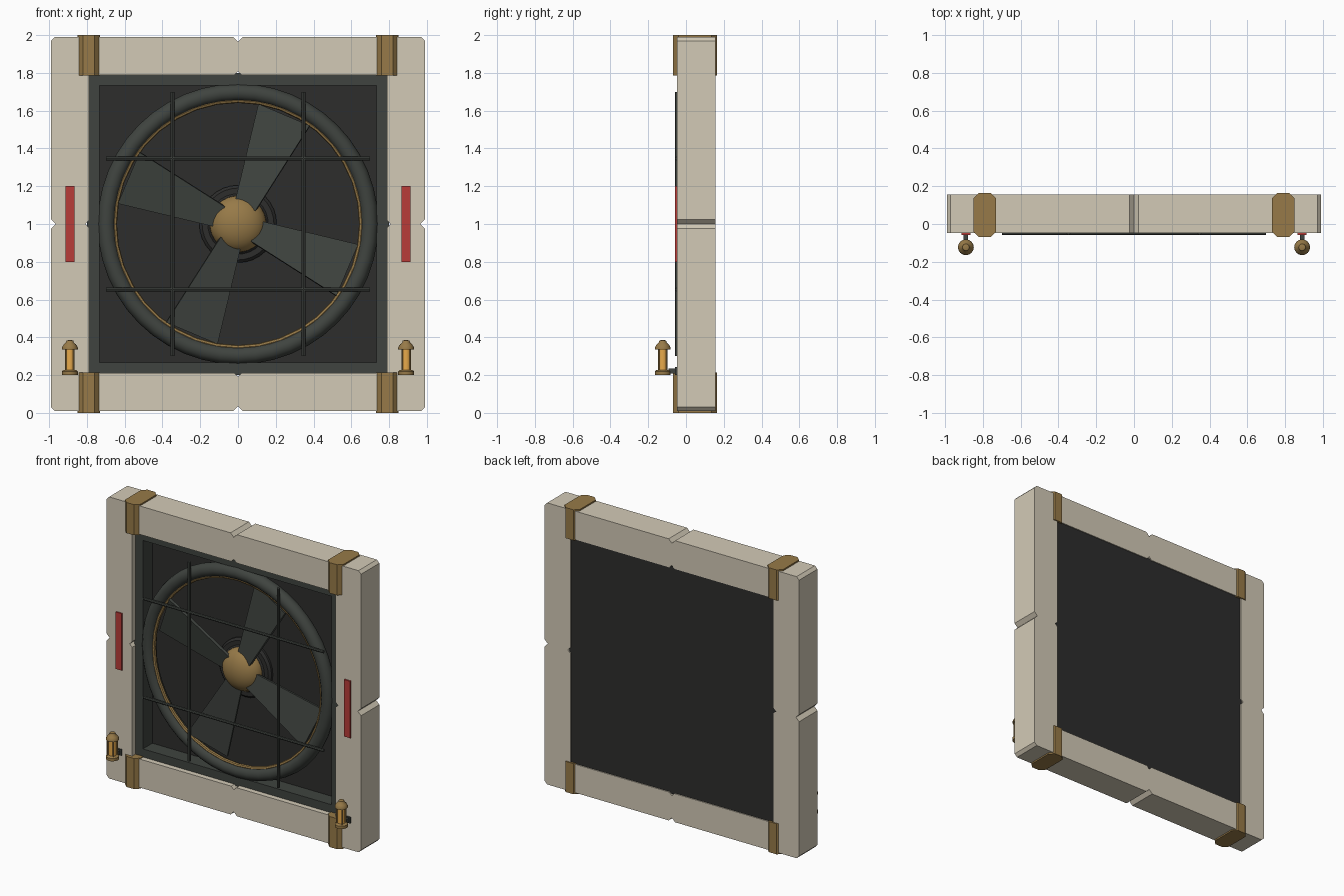
import bpy, bmesh
from math import sin, cos, pi, radians
from mathutils import Matrix, Vector

if "Cube" in bpy.data.objects:
    bpy.data.objects.remove(bpy.data.objects["Cube"])


def mat(name, c):
    m = bpy.data.materials.new(name)
    m.diffuse_color = (*c, 1)
    m.use_nodes = True
    m.node_tree.nodes["Principled BSDF"].inputs["Base Color"].default_value = m.diffuse_color
    return m


BEIGE = mat("pale_stone", (.65, .59, .47))
BRASS = mat("brass", (.31, .195, .065))
BLACK = mat("dark_metal", (.026, .026, .025))
IRON = mat("iron", (.05, .057, .05))
RED = mat("red", (.48, .045, .04))
GLOW = mat("amber_glass", (.8, .4, .07))


def finish(name, bm, m, loc=(0, 0, 0), mirror="", smooth=False):
    bmesh.ops.recalc_face_normals(bm, faces=bm.faces)
    # faces lying on a mirror plane are dropped so the halves weld together
    for i, ax in enumerate("XYZ"):
        if ax in mirror:
            dead = [f for f in bm.faces if all(abs(v.co[i]) < 1e-5 for v in f.verts)]
            bmesh.ops.delete(bm, geom=dead, context='FACES')
    me = bpy.data.meshes.new(name)
    bm.to_mesh(me)
    bm.free()
    me.materials.append(m)
    ob = bpy.data.objects.new(name, me)
    bpy.context.collection.objects.link(ob)
    ob.location = loc
    if mirror:
        mod = ob.modifiers.new("mirror", 'MIRROR')
        mod.use_axis = [a in mirror for a in "XYZ"]
    if smooth:
        bpy.ops.object.select_all(action='DESELECT')
        ob.select_set(True)
        bpy.context.view_layer.objects.active = ob
        bpy.ops.object.shade_smooth_by_angle(angle=radians(40))
    return ob


def extrude(bm, pts, vec):
    f = bm.faces.new([bm.verts.new(p) for p in pts])
    r = bmesh.ops.extrude_face_region(bm, geom=[f])
    vs = [v for v in r['geom'] if isinstance(v, bmesh.types.BMVert)]
    bmesh.ops.translate(bm, verts=vs, vec=vec)


def plate(name, pts, y0, y1, m, **kw):
    """Front-view (x, z) outline extruded in depth."""
    bm = bmesh.new()
    extrude(bm, [(x, y0, z) for x, z in pts], (0, y1 - y0, 0))
    return finish(name, bm, m, **kw)


def box_bm(bm, lo, hi):
    x0, y0, z0 = lo
    x1, y1, z1 = hi
    extrude(bm, [(x0, y0, z0), (x1, y0, z0), (x1, y1, z0), (x0, y1, z0)], (0, 0, z1 - z0))


def lathe(name, prof, n, m, axis='Z', **kw):
    """Spin (radius, height) points around the axis; Y points to the back."""
    bm = bmesh.new()
    vs = [bm.verts.new((r, 0, h)) for r, h in prof]
    es = [bm.edges.new(p) for p in zip(vs, vs[1:])]
    bmesh.ops.spin(bm, geom=vs + es, cent=(0, 0, 0), axis=(0, 0, 1), angle=2 * pi, steps=n)
    bmesh.ops.remove_doubles(bm, verts=bm.verts, dist=1e-5)
    if axis == 'Y':
        bmesh.ops.rotate(bm, verts=bm.verts, matrix=Matrix.Rotation(-pi / 2, 3, 'X'))
    return finish(name, bm, m, **kw)


def ring(name, R, r, n, k, m, loc):
    prof = [(R + r * cos(2 * pi * i / k), r * sin(2 * pi * i / k)) for i in range(k + 1)]
    return lathe(name, prof, n, m, 'Y', loc=loc, smooth=True)


C = (0, 0, 1)  # fan centre

# outer frame: one L-shaped quarter with notched ends, mirrored twice
plate("outer_frame", [(0, .965), (.025, .99), (.97, .99), (.99, .97), (.99, .025), (.965, 0),
                      (.81, 0), (.79, .02), (.79, .79), (.02, .79), (0, .81)],
      -.047, .157, BEIGE, loc=C, mirror="XZ")

# inner housing and back panel
plate("inner_frame", [(0, .8), (.8, .8), (.8, 0), (.733, 0), (.733, .733), (0, .733)],
      -.01, .12, IRON, loc=C, mirror="XZ")
plate("back_panel", [(-.8, -.8), (.8, -.8), (.8, .8), (-.8, .8)], .095, .15, BLACK, loc=C)

# corner clamps with chamfered plan
bm = bmesh.new()
clamp = [(.73, -.04), (.76, -.07), (.82, -.07), (.85, -.04),
         (.85, .135), (.82, .165), (.76, .165), (.73, .135)]
extrude(bm, [(x, y, .785) for x, y in clamp], (0, 0, .215))
finish("corner_clamps", bm, BRASS, loc=C, mirror="XZ")

# fan shroud and trim
ring("fan_shroud", .697, .046, 48, 12, IRON, (0, .01, 1))
ring("shroud_trim", .655, .014, 36, 8, BRASS, (0, 0, 1))

# hub
lathe("hub_base", [(0, .055), (.15, .055), (.16, .065), (.19, .065), (.205, .08), (.205, .11)],
      32, BLACK, 'Y', loc=C, smooth=True)
lathe("hub_cap", [(.15 * cos(a), .06 - .1 * sin(a)) for a in [i * pi / 16 for i in range(-4, 9)]],
      32, BRASS, 'Y', loc=C, smooth=True)

# four pitched blades
bm = bmesh.new()
for i in range(4):
    b = bmesh.new()
    extrude(b, [(-.06, -.01, .10), (.06, -.01, .10), (.15, -.01, .628), (-.15, -.01, .628)], (0, .02, 0))
    spin = Matrix.Rotation(radians(23 + 90 * i), 4, 'Y')
    pitch = Matrix.Rotation(radians(-11), 4, 'Z')
    b.transform(Matrix.Translation((0, .015, 0)) @ spin @ pitch)
    tmp = bpy.data.meshes.new("blade_tmp")
    b.to_mesh(tmp)
    bm.from_mesh(tmp)
    b.free()
    bpy.data.meshes.remove(tmp)
finish("fan_blades", bm, IRON, loc=C)

# guard bars
bm = bmesh.new()
for s in (-.347, .347):
    for pos, rot in (((s, 0, 0), Matrix()), ((0, 0, s), Matrix.Rotation(pi / 2, 4, 'Y'))):
        bmesh.ops.create_cone(bm, cap_ends=True, segments=8, radius1=.0105, radius2=.0105, depth=1.4,
                              matrix=Matrix.Translation(Vector(pos)) @ rot)
finish("guard_bars", bm, IRON, loc=(0, -.047, 1))

# red side strips
bm = bmesh.new()
box_bm(bm, (.865, -.057, -.2), (.913, -.04, .2))
finish("red_strips", bm, RED, loc=C, mirror="X")

# lanterns
for side, x in (("left", -.89), ("right", .89)):
    L = (x, -.123, .2)
    lathe(side + "_lantern_base", [(0, 0), (.042, 0), (.042, .02), (.032, .028), (0, .028)],
          16, BRASS, loc=L, smooth=True)
    lathe(side + "_lantern_glass", [(0, .025), (.025, .025), (.025, .14), (0, .14)],
          16, GLOW, loc=L, smooth=True)
    lathe(side + "_lantern_cap", [(0, .135), (.042, .135), (.042, .145), (.033, .162), (.02, .173),
                                  (.018, .183), (0, .187)], 16, BRASS, loc=L, smooth=True)
    bm = bmesh.new()
    for i in range(4):
        a = pi / 4 + i * pi / 2
        bmesh.ops.create_cone(bm, cap_ends=True, segments=6, radius1=.005, radius2=.005, depth=.12,
                              matrix=Matrix.Translation((.03 * cos(a), .03 * sin(a), .08)))
    finish(side + "_lantern_posts", bm, BRASS, loc=L)
    bm = bmesh.new()
    box_bm(bm, (-.012, .03, .008), (.012, .08, .035))
    box_bm(bm, (-.022, .066, .0), (.022, .08, .042))
    finish(side + "_lantern_arm", bm, IRON, loc=L)
